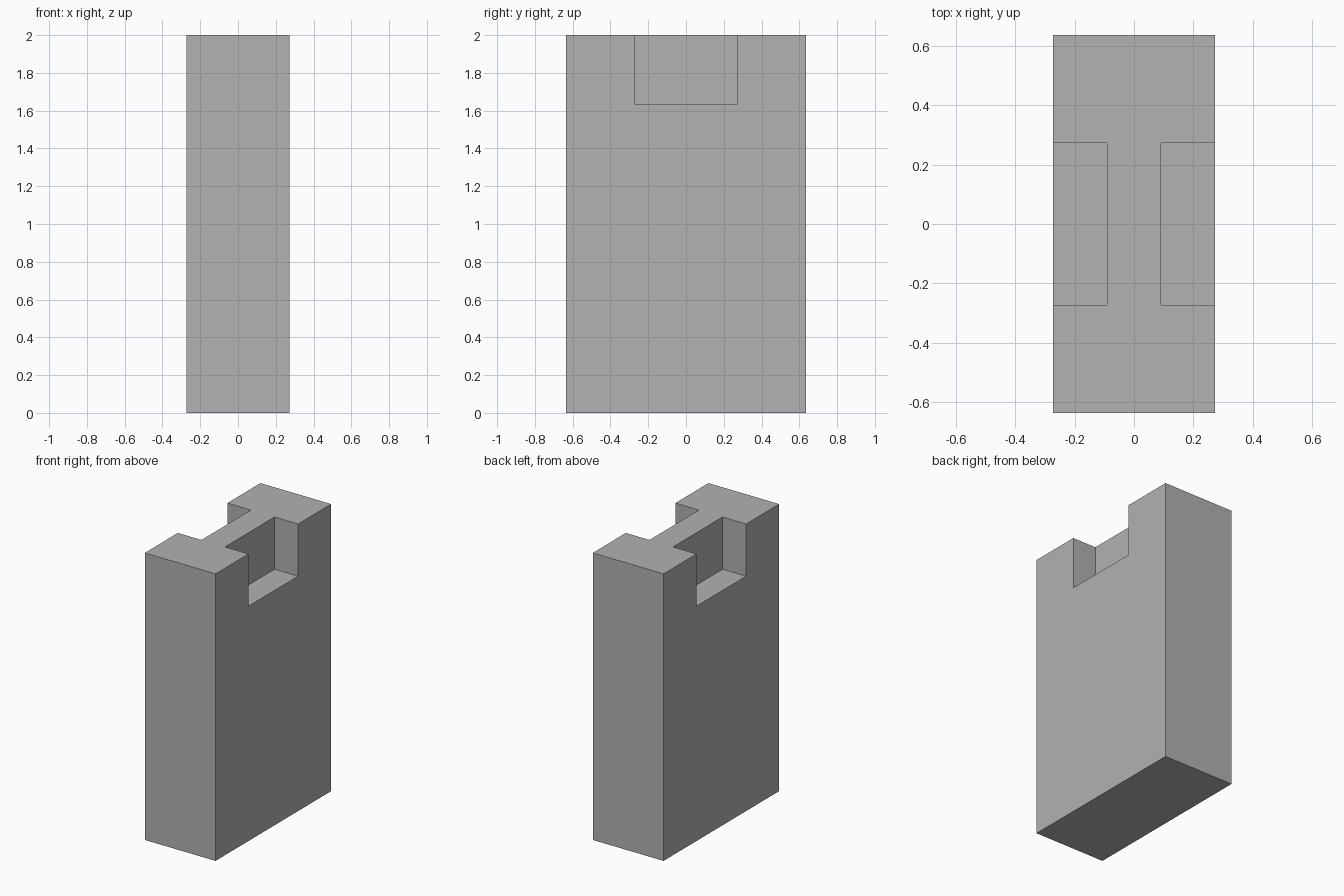
import bpy

if "Cube" in bpy.data.objects:
    bpy.data.objects.remove(bpy.data.objects["Cube"], do_unlink=True)

U = 2 / 22                      # module the block is laid out on
WIDTH, DEPTH, HEIGHT = 6 * U, 14 * U, 22 * U
NOTCH_IN, NOTCH_LONG, NOTCH_DEEP = 2 * U, 6 * U, 4 * U
SPARE = 0.1                     # cutter overshoot past the block

# Plain grey material
grey = bpy.data.materials.new("plain_grey")
grey.use_nodes = True
colour = (0.445, 0.445, 0.445, 1)
grey.diffuse_color = colour
for node in grey.node_tree.nodes:
    if node.type == 'BSDF_PRINCIPLED':
        node.inputs["Base Color"].default_value = colour


def box(name, low, high):
    """Box between two opposite corners."""
    bpy.ops.mesh.primitive_cube_add(size=1)
    ob = bpy.context.object
    ob.name = ob.data.name = name
    for v in ob.data.vertices:
        v.co = [h if c > 0 else l for c, l, h in zip(v.co, low, high)]
    ob.data.materials.append(grey)
    return ob


# Upright block
block = box("block", (-WIDTH / 2, -DEPTH / 2, 0), (WIDTH / 2, DEPTH / 2, HEIGHT))

# Matching notches in the top of both broad sides, leaving a central web
for side, sign in (("left", 1), ("right", -1)):
    inner, outer = sign * (WIDTH / 2 - NOTCH_IN), sign * (WIDTH / 2 + SPARE)
    cutter = box(side + "_notch_cutter",
                 (min(inner, outer), -NOTCH_LONG / 2, HEIGHT - NOTCH_DEEP),
                 (max(inner, outer), NOTCH_LONG / 2, HEIGHT + SPARE))
    cutter.hide_render = True
    cut = block.modifiers.new(side + "_notch", 'BOOLEAN')
    cut.operation, cut.solver, cut.object = 'DIFFERENCE', 'EXACT', cutter
    bpy.ops.object.select_all(action='DESELECT')
    bpy.context.view_layer.objects.active = block
    block.select_set(True)
    bpy.ops.object.modifier_apply(modifier=cut.name)
    bpy.data.objects.remove(cutter, do_unlink=True)
